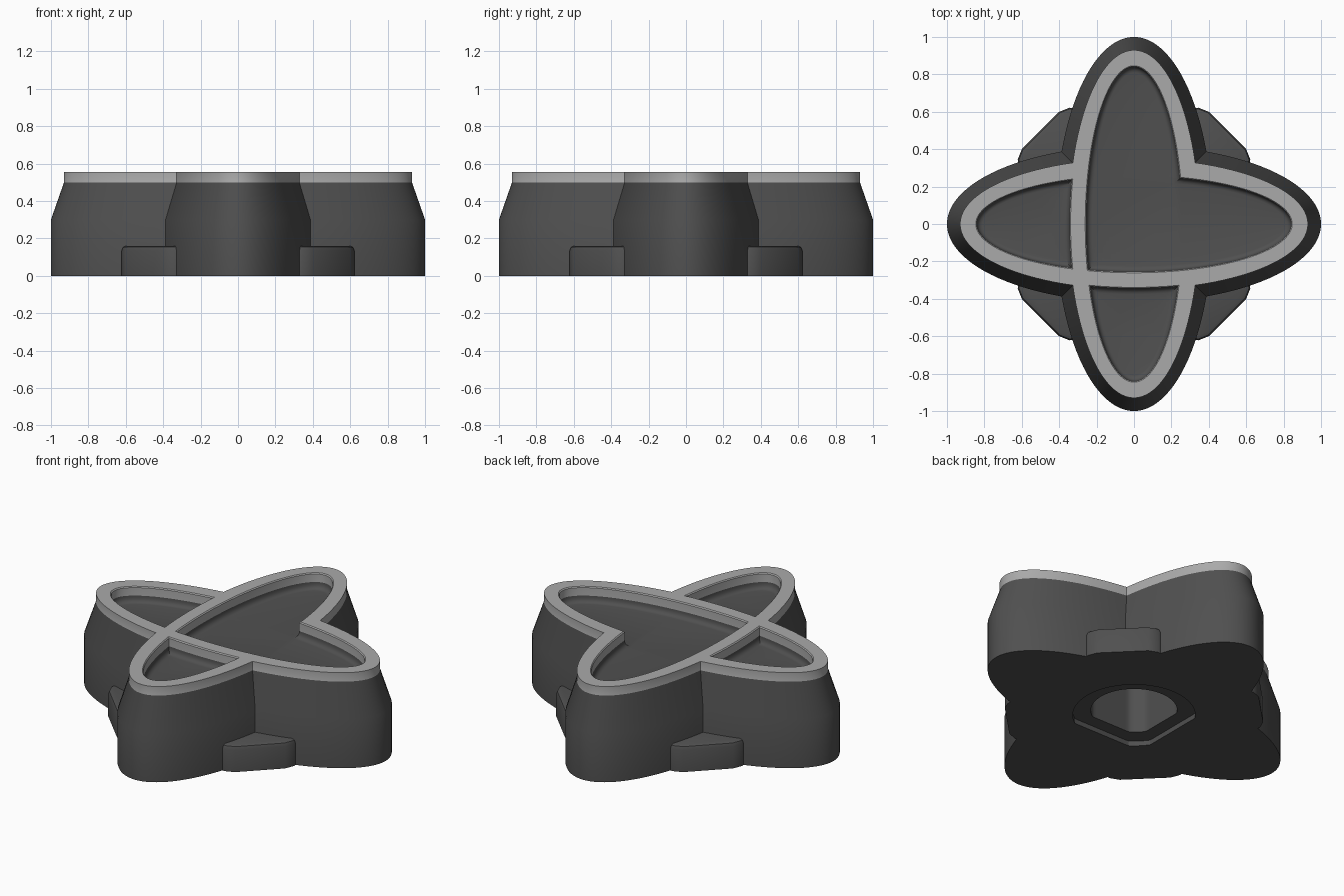
import bpy, bmesh
from math import sin, cos, acos, atan, atan2, pi, sqrt, hypot

old = bpy.data.objects.get("Cube")
if old:
    bpy.data.objects.remove(old, do_unlink=True)


def material(name, v):
    m = bpy.data.materials.new(name)
    m.use_nodes = True
    m.diffuse_color = (v, v, v, 1)
    m.node_tree.nodes["Principled BSDF"].inputs["Base Color"].default_value = (v, v, v, 1)
    return m


dark = material("dark grey", 0.08)
light = material("light grey", 0.4)


def arc(rx, ry, t0, t1, n):
    """Points on an ellipse, last one left out."""
    return [(rx * cos(t0 + (t1 - t0) * i / n), ry * sin(t0 + (t1 - t0) * i / n)) for i in range(n)]


# Outline of two crossed ellipses, shrunk by an inset
def cross(inset):
    a, b = 1 - inset, 0.42 - inset
    t = atan(a / b)
    pts = []
    for k in range(4):
        c, s = [(1, 0), (0, 1), (-1, 0), (0, -1)][k]
        pts += [(x * c - y * s, x * s + y * c) for x, y in arc(a, b, -t, t, 40)]
    return pts


# Large pocket: centre, back arm and left arm
def main_pocket(inset):
    a, b = 0.84 - inset, 0.255 - inset
    d = 1 / sqrt(1 / a**2 + 1 / b**2)
    t, u = acos(d / b), acos(d / a)
    return arc(b, a, t, pi + t, 70) + arc(a, b, pi + u, 2 * pi + u, 70)


# Small pocket on one arm, closed off by the crossing rim
def side_pocket(inset):
    a, b = 0.84 - inset, 0.255 - inset
    p, q = 0.93 + inset, 0.345 + inset
    det = 1 / (a * p)**2 - 1 / (b * q)**2
    x = sqrt((1 / p**2 - 1 / b**2) / det)
    y = sqrt((1 / a**2 - 1 / q**2) / det)
    t, u = atan2(y / b, x / a), atan2(y / p, x / q)
    return arc(a, b, pi - t, pi + t, 50) + arc(q, p, pi + u, pi - u, 20)


def front_pocket(inset):
    return [(y, x) for x, y in side_pocket(inset)]


# Round socket with two flattened sides
def socket(r, flat):
    return [(max(x, -flat), max(y, -flat)) for x, y in arc(r, r, 0, 2 * pi, 72)]


def loft(bm, levels):
    """Skin a stack of (outline, height) loops and return the loops."""
    loops = [[bm.verts.new((x, y, z)) for x, y in pts] for pts, z in levels]
    for lo, hi in zip(loops, loops[1:]):
        n = len(lo)
        for i in range(n):
            j = (i + 1) % n
            bm.faces.new((lo[i], lo[j], hi[j], hi[i]))
    return loops


def fill(bm, *loops):
    """Flat face bounded by loops, the later ones being holes."""
    edges = [bm.edges.get((l[i - 1], l[i])) for l in loops for i in range(len(l))]
    bmesh.ops.triangle_fill(bm, edges=edges, use_beauty=True, normal=(0, 0, 1))


def finish(bm, name, mats):
    bmesh.ops.recalc_face_normals(bm, faces=bm.faces)
    me = bpy.data.meshes.new(name)
    bm.to_mesh(me)
    bm.free()
    for m in mats:
        me.materials.append(m)
    ob = bpy.data.objects.new(name, me)
    bpy.context.collection.objects.link(ob)
    bpy.ops.object.select_all(action='DESELECT')
    ob.select_set(True)
    bpy.context.view_layer.objects.active = ob
    bpy.ops.object.shade_smooth_by_angle()
    return ob


RIM, TOP, FLOOR = 0.5, 0.555, 0.46

# Body with tapered shoulder, raised rim, pockets and socket underneath
bm = bmesh.new()
outer = loft(bm, [(cross(0), 0), (cross(0), 0.3), (cross(0.07), RIM), (cross(0.07), TOP)])
mouths = []
for pocket in (main_pocket, side_pocket, front_pocket):
    levels = [(pocket(-0.006), TOP), (pocket(0), TOP - 0.006), (pocket(0), RIM)]
    for k in range(5):
        t = pi / 2 * k / 4
        levels.append((pocket(0.001 + 0.03 * (1 - cos(t))), FLOOR + 0.03 * (1 - sin(t))))
    loops = loft(bm, levels)
    mouths.append(loops[0])
    fill(bm, loops[-1])
fill(bm, outer[-1], *mouths)

wide, narrow = socket(0.34, 0.28), socket(0.24, 0.2)
bore = loft(bm, [(wide, 0), (wide, 0.03)])
hole = loft(bm, [(narrow, 0.03), (narrow, 0.4)])
fill(bm, outer[0], bore[0])
fill(bm, bore[1], hole[0])
fill(bm, hole[1])

# Everything above the rim line is light
for f in bm.faces:
    f.material_index = int(f.calc_center_median().z > RIM + 0.001)
finish(bm, "body_and_rim", (dark, light))

# Corner webs between the arms
half = [(0.3, 0.36), (0.33, 0.62), (0.345, 0.622), (0.4, 0.6)]
web = half + [(y, x) for x, y in reversed(half)]
for sx, name in ((1, "left"), (-1, "right")):
    for sy, end in ((1, "back"), (-1, "front")):
        bm = bmesh.new()
        levels = []
        for z, s in ((0, 1), (0.135, 1), (0.153, 0.975), (0.16, 0.92)):
            levels.append(([(sx * (0.33 + (x - 0.33) * s), sy * (0.33 + (y - 0.33) * s)) for x, y in web], z))
        loops = loft(bm, levels)
        bm.faces.new(loops[0])
        bm.faces.new(loops[-1])
        finish(bm, f"corner_web_{end}_{name}", (dark,))
